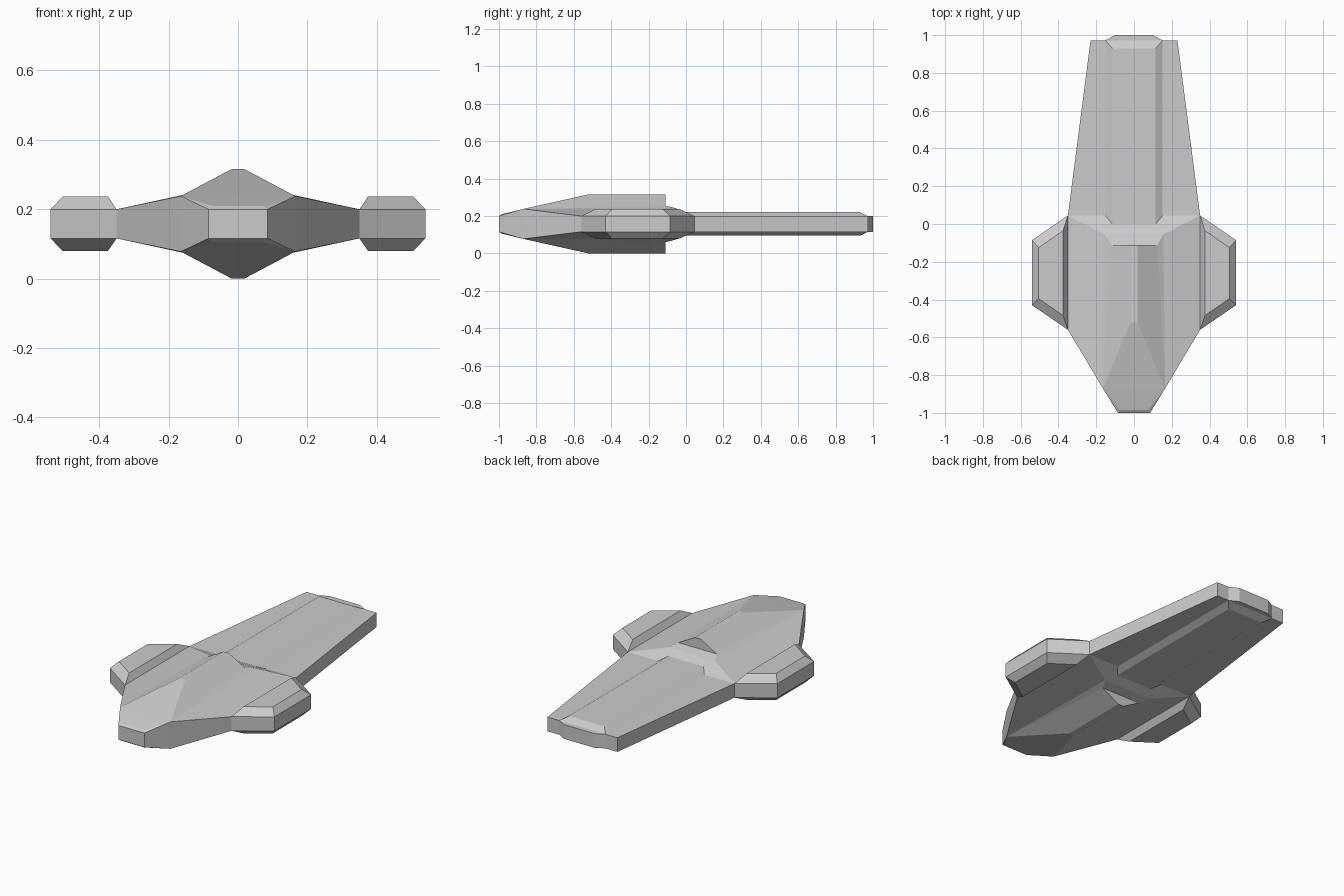
import bpy, bmesh
from mathutils import Vector

if "Cube" in bpy.data.objects:
    bpy.data.objects.remove(bpy.data.objects["Cube"])

MID = 0.158   # height of the horizontal symmetry plane
T = 0.2       # height of the edge band's top


def quarter(name, pts, faces, walls, ref):
    """Build one upper right quarter, then mirror it in x and z.
    walls: chains of points dropped straight to the symmetry plane."""
    bm = bmesh.new()
    v = {k: bm.verts.new((x, y, z - MID)) for k, (x, y, z) in pts.items()}
    for f in faces:
        bm.faces.new([v[k] for k in f.split()])
    for chain in walls:
        top = [v[k] for k in chain.split()]
        low = [bm.verts.new((t.co.x, t.co.y, 0)) for t in top]
        for i in range(len(top) - 1):
            bm.faces.new((top[i], top[i + 1], low[i + 1], low[i]))
    bm.normal_update()
    for f in bm.faces:
        if f.normal.dot(f.calc_center_median() - Vector(ref)) < 0:
            f.normal_flip()
    me = bpy.data.meshes.new(name)
    bm.to_mesh(me)
    bm.free()
    ob = bpy.data.objects.new(name, me)
    ob.location.z = MID
    bpy.context.collection.objects.link(ob)
    m = ob.modifiers.new("mirror", 'MIRROR')
    m.use_axis = (True, False, True)
    return ob


# Wedge-shaped main hull with raised central ridge ("C" = centre line point)
quarter("main_hull", {
    "nC": (0, -1, T), "n": (.085, -1, T),
    "mC": (0, -.985, .21), "m": (.075, -.985, .21),
    "pC": (0, -.87, .238), "p": (.165, -.87, .238),
    "aC": (0, -.52, .316), "a": (.018, -.52, .316),
    "bC": (0, -.11, .316), "b": (.018, -.11, .316),
    "cC": (0, -.11, .256), "c": (.125, -.11, .256),
    "dC": (0, -.055, .242), "d": (.155, -.055, .242),
    "e": (.35, -.56, T), "f": (.35, .045, T), "gC": (0, .045, T)},
    ["nC n m mC", "n p m", "mC m p pC", "pC p a aC", "aC a b bC",
     "a p c b", "p d c", "p e f d", "bC b c cC", "cC c d dC", "dC d f gC"],
    ["nC n p e f"], (0, -.3, 0))

# Tapering flat tail deck
quarter("tail_deck", {
    "aC": (0, .045, T), "a": (.35, .045, T),
    "b": (.23, .972, T), "bC": (0, .972, T)},
    ["aC a b bC"], ["a b bC"], (0, .5, 0))

# Raised spine along the tail, ending in a small stern block
quarter("tail_spine", {
    "aC": (0, 0, .221), "a": (.115, 0, .221), "b": (.152, .045, T),
    "c": (.115, .93, .221), "cC": (0, .93, .221),
    "d": (.152, .972, T), "dC": (0, .972, T),
    "e": (.1, 1, T), "eC": (0, 1, T)},
    ["aC a c cC", "a b d c", "cC c d dC", "dC d e eC"],
    ["d e eC"], (0, .5, 0))

# Bevelled side pods
quarter("side_pods", {
    "a": (.35, -.56, T), "b": (.54, -.43, T), "c": (.54, -.085, T), "d": (.35, .045, T),
    "e": (.375, -.485, .237), "f": (.505, -.395, .237),
    "g": (.505, -.125, .237), "h": (.375, -.035, .237)},
    ["e f g h", "a b f e", "b c g f", "c d h g", "d a e h"],
    ["a b c d"], (.44, -.26, 0))
